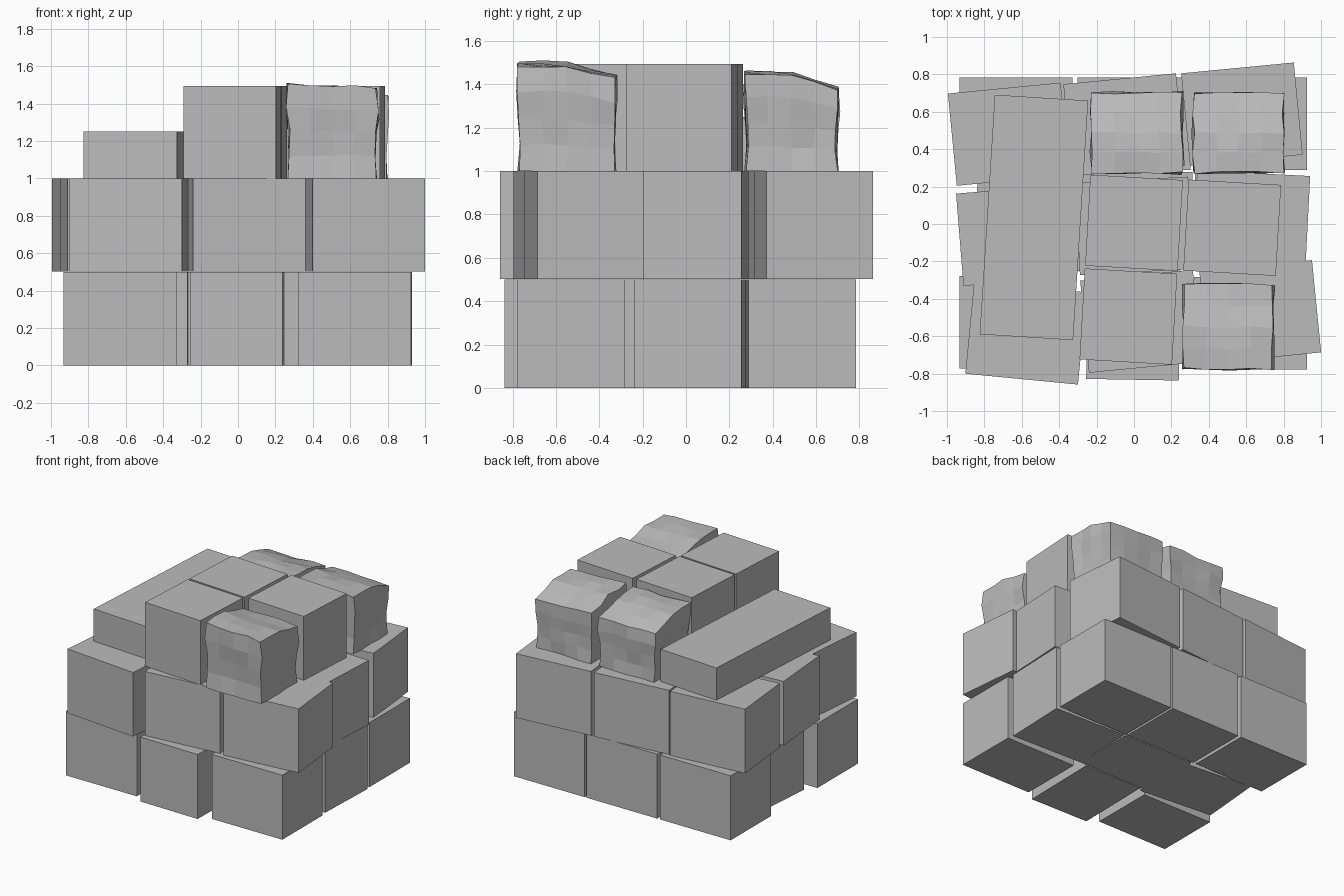
import bpy, bmesh, math, random
from mathutils import Matrix

if "Cube" in bpy.data.objects:
    bpy.data.objects.remove(bpy.data.objects["Cube"])

random.seed(4)
grey = bpy.data.materials.new("plain_grey")
grey.diffuse_color = (0.5, 0.5, 0.5, 1)
grey.use_nodes = True
grey.node_tree.nodes["Principled BSDF"].inputs["Base Color"].default_value = grey.diffuse_color


def finish(bm, name):
    me = bpy.data.meshes.new(name)
    bm.to_mesh(me)
    bm.free()
    me.materials.append(grey)
    ob = bpy.data.objects.new(name, me)
    bpy.context.collection.objects.link(ob)
    return ob


def crate(name, x, y, z, rot, size=(0.605, 0.495, 0.5)):
    """Plain box standing on height z, turned by rot degrees."""
    bm = bmesh.new()
    m = (Matrix.Translation((x, y, z + size[2] / 2))
         @ Matrix.Rotation(math.radians(rot), 4, 'Z')
         @ Matrix.Diagonal((*size, 1)))
    bmesh.ops.create_cube(bm, size=1, matrix=m)
    return finish(bm, name)


def sack(name, x, y, w, d, front, back, tilt):
    """Rumpled block: waisted low down, top sloping from front to back."""
    bm = bmesh.new()
    bmesh.ops.create_cube(bm, size=1)
    bmesh.ops.subdivide_edges(bm, edges=bm.edges[:], cuts=3, use_grid_fill=True)
    waist = {0: 0.97, 1: 0.94, 2: 0.96, 3: 1.0, 4: 0.98}
    for v in bm.verts:
        u, t, h = v.co.x, v.co.y, v.co.z + 0.5
        s = waist[round(h * 4)]
        # the top stays level to the middle and then falls away
        fall = max(0.0, t + 0.05) / 0.55
        top = front + (back - front) * fall - tilt * (u + 0.5)
        j = [random.uniform(-0.008, 0.008) for _ in range(3)]
        if h == 0:
            j[2] = 0
        v.co = (x + u * w * s + j[0], y + t * d * s + j[1], 1 + h * top + j[2])
    return finish(bm, name)


# bottom layer of crates
for i, (x, y, r) in enumerate([
        (-0.63, 0.537, 0), (0, 0.537, 0), (0.622, 0.537, 0),
        (-0.55, 0.02, -5), (0.01, 0.03, 0), (0.62, 0.02, -2),
        (-0.63, -0.525, 0), (0.622, -0.53, 0)]):
    crate(f"bottom_crate_{i + 1}", x, y, 0, r)
crate("bottom_crate_turned", -0.003, -0.53, 0, -1, (0.495, 0.605, 0.5))

# middle layer of crates
for i, (x, y, r) in enumerate([
        (-0.67, 0.48, 5.5), (-0.053, 0.53, 5.5), (0.577, 0.588, 5.5),
        (-0.63, -0.06, 4.6), (0.0, -0.01, 3), (0.627, 0.025, -3),
        (-0.577, -0.583, -5.5), (0.037, -0.52, 5.5), (0.675, -0.47, 5.7)]):
    crate(f"middle_crate_{i + 1}", x, y, 0.503, r, (0.605, 0.495, 0.497))

# top layer: three square crates and one long low crate
for i, (x, y) in enumerate([(0.0, 0.006), (0.525, -0.02), (-0.03, -0.495)]):
    crate(f"top_crate_{i + 1}", x, y, 1.0, -3.3, (0.495, 0.487, 0.495))
crate("long_crate", -0.535, 0.035, 1.0, -3.6, (0.5, 1.283, 0.25))

# sacks
sack("back_sack_left", 0.015, 0.487, 0.49, 0.435, 0.46, 0.385, 0.01)
sack("back_sack_right", 0.558, 0.487, 0.49, 0.435, 0.46, 0.385, 0.01)
sack("front_sack", 0.505, -0.55, 0.485, 0.46, 0.505, 0.45, 0.02)
